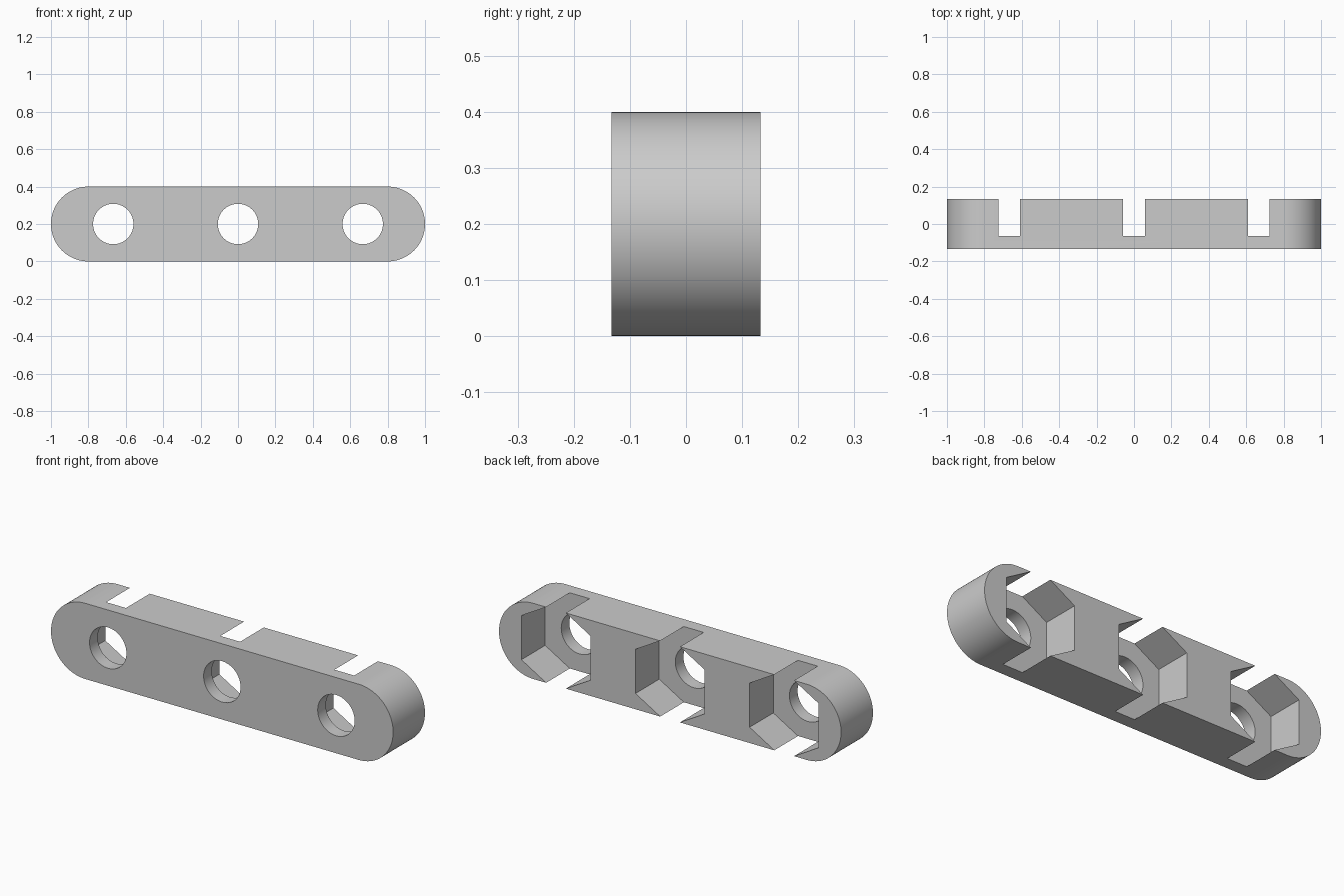
import bpy
import bmesh
from math import pi, sin, cos, radians

cube = bpy.data.objects.get("Cube")
if cube:
    bpy.data.objects.remove(cube, do_unlink=True)

HALF_DEPTH = 0.133
RADIUS = 0.2
SPACING = 0.667
POCKET_FLOOR = -0.065

grey = bpy.data.materials.new("grey")
grey.use_nodes = True
colour = (0.6, 0.6, 0.6, 1)
grey.diffuse_color = colour
grey.node_tree.nodes["Principled BSDF"].inputs["Base Color"].default_value = colour


def arc(cx, radius, start, end, steps):
    """Points on an arc in the XZ plane, at the height of the bar's axis."""
    angles = [start + (end - start) * i / steps for i in range(steps + 1)]
    return [(cx + radius * cos(a), RADIUS + radius * sin(a)) for a in angles]


def prism(name, outline, y0, y1):
    """Extrude an XZ outline from y0 to y1."""
    bm = bmesh.new()
    face = bm.faces.new([bm.verts.new((x, y0, z)) for x, z in outline])
    top = bmesh.ops.extrude_face_region(bm, geom=[face])["geom"]
    verts = [v for v in top if isinstance(v, bmesh.types.BMVert)]
    bmesh.ops.translate(bm, verts=verts, vec=(0, y1 - y0, 0))
    bmesh.ops.recalc_face_normals(bm, faces=bm.faces)
    mesh = bpy.data.meshes.new(name)
    bm.to_mesh(mesh)
    bm.free()
    mesh.materials.append(grey)
    obj = bpy.data.objects.new(name, mesh)
    bpy.context.collection.objects.link(obj)
    return obj


# Bar with rounded ends
outline = arc(1 - RADIUS, RADIUS, -pi / 2, pi / 2, 48)
outline += arc(RADIUS - 1, RADIUS, pi / 2, 3 * pi / 2, 48)
bar = prism("bar", outline, -HALF_DEPTH, HALF_DEPTH)

# Three round bolt holes, each with a hexagonal nut pocket open to the back
cutters = []
for i in (-1, 0, 1):
    x = i * SPACING
    pocket = arc(x, 0.2333, pi / 2, 5 * pi / 2, 6)[:-1]
    hole = arc(x, 0.108, 0, 2 * pi, 64)[:-1]
    cutters.append(prism("nut_pocket_cutter", pocket, POCKET_FLOOR, 0.3))
    cutters.append(prism("bolt_hole_cutter", hole, -0.3, 0.2))

bpy.context.view_layer.objects.active = bar
for cutter in cutters:
    cutter.hide_render = True
    mod = bar.modifiers.new("cut", 'BOOLEAN')
    mod.operation = 'DIFFERENCE'
    mod.solver = 'EXACT'
    mod.object = cutter
    bpy.ops.object.modifier_apply(modifier=mod.name)
for cutter in cutters:
    bpy.data.objects.remove(cutter, do_unlink=True)

# Smooth curved walls, crisp corners
bpy.ops.object.select_all(action='DESELECT')
bar.select_set(True)
bpy.ops.object.shade_smooth_by_angle(angle=radians(30))
